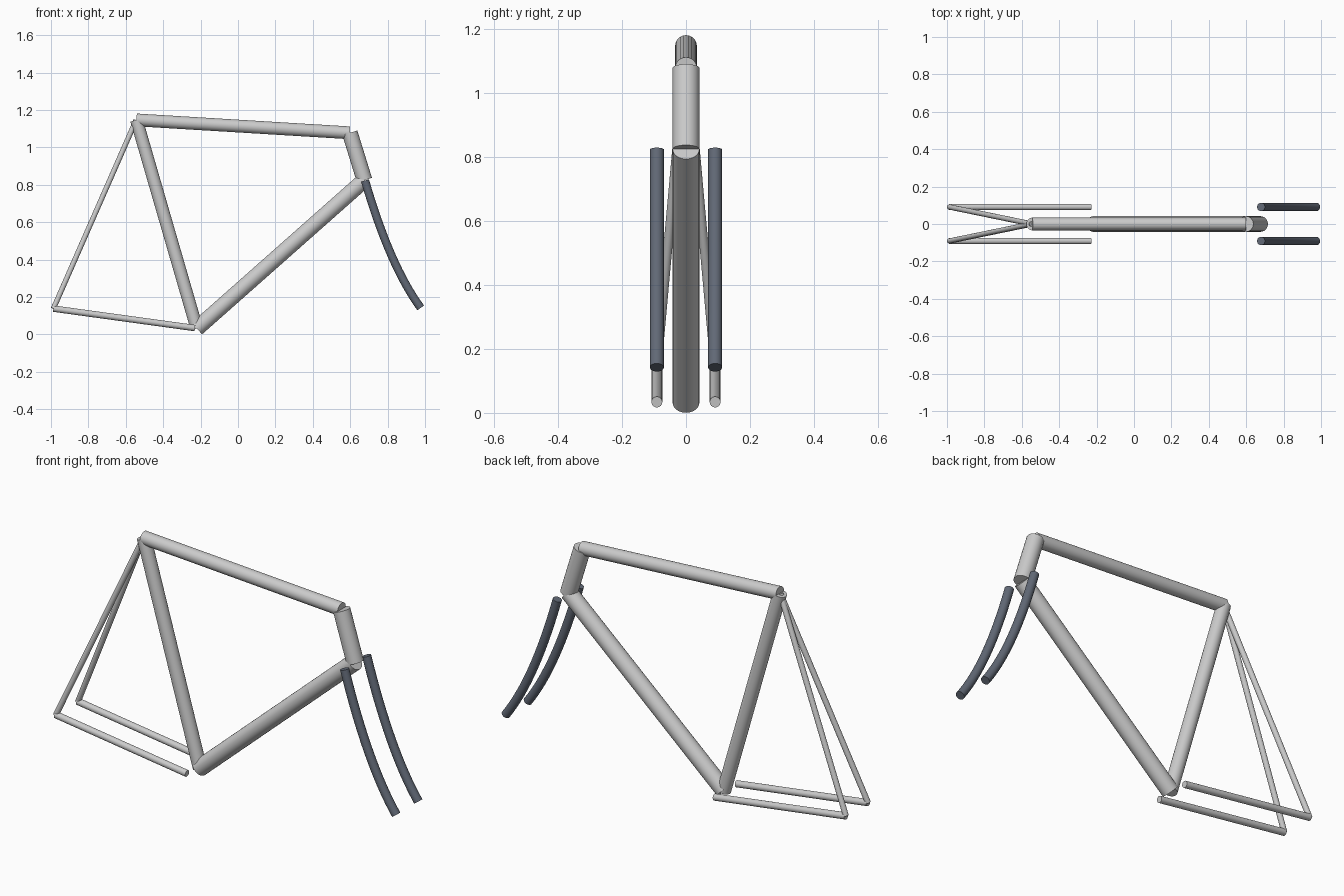
import bpy
from mathutils import Vector

if "Cube" in bpy.data.objects:
    bpy.data.objects.remove(bpy.data.objects["Cube"])

# Key joints of the frame (x, z on the centre plane)
SEAT_TOP = (-0.543, 0, 1.147)
BOTTOM = (-0.22, 0, 0.032)
HEAD_TOP = (0.598, 0, 1.078)
HEAD_LOW = (0.676, 0, 0.825)


def tube(name, points, radius, mat=None):
    """Round capped tube swept along a list of points."""
    cu = bpy.data.curves.new(name, 'CURVE')
    cu.dimensions = '3D'
    cu.bevel_depth = radius
    cu.bevel_resolution = 10
    cu.use_fill_caps = True
    sp = cu.splines.new('POLY')
    sp.points.add(len(points) - 1)
    for p, co in zip(sp.points, points):
        p.co = (*co, 1)
    ob = bpy.data.objects.new(name, cu)
    bpy.context.collection.objects.link(ob)
    bpy.ops.object.select_all(action='DESELECT')
    ob.select_set(True)
    bpy.context.view_layer.objects.active = ob
    bpy.ops.object.convert(target='MESH')
    ob = bpy.context.object
    if mat:
        ob.data.materials.clear()
        ob.data.materials.append(mat)
    bpy.ops.object.shade_smooth_by_angle()
    return ob


# Main triangle
tube("top_tube", [SEAT_TOP, HEAD_TOP], 0.034)
tube("seat_tube", [SEAT_TOP, BOTTOM], 0.034)
tube("down_tube", [BOTTOM, HEAD_LOW], 0.042)
tube("head_tube", [HEAD_TOP, HEAD_LOW], 0.042)

# Dark fork material
dark = bpy.data.materials.new("dark_fork")
dark.diffuse_color = (0.12, 0.14, 0.18, 1)
dark.use_nodes = True
dark.node_tree.nodes["Principled BSDF"].inputs["Base Color"].default_value = dark.diffuse_color

# Forward-curving blade path (quadratic curve)
a, b, c = Vector((0.679, 0, 0.823)), Vector((0.812, 0, 0.366)), Vector((0.977, 0, 0.142))
N = 16
blade = [a * (1 - t) ** 2 + b * 2 * t * (1 - t) + c * t * t for t in (i / N for i in range(N + 1))]

# Paired rear stays and fork blades
for side, s in (("left", 1), ("right", -1)):
    y = 0.091 * s
    axle = (-0.987, y, 0.138)
    tube("chain_stay_" + side, [axle, (-0.23, y, 0.034)], 0.017)
    tube("seat_stay_" + side, [axle, (-0.545, 0, 1.145)], 0.014)
    tube("fork_blade_" + side, [(p.x, y, p.z) for p in blade], 0.022, dark)
